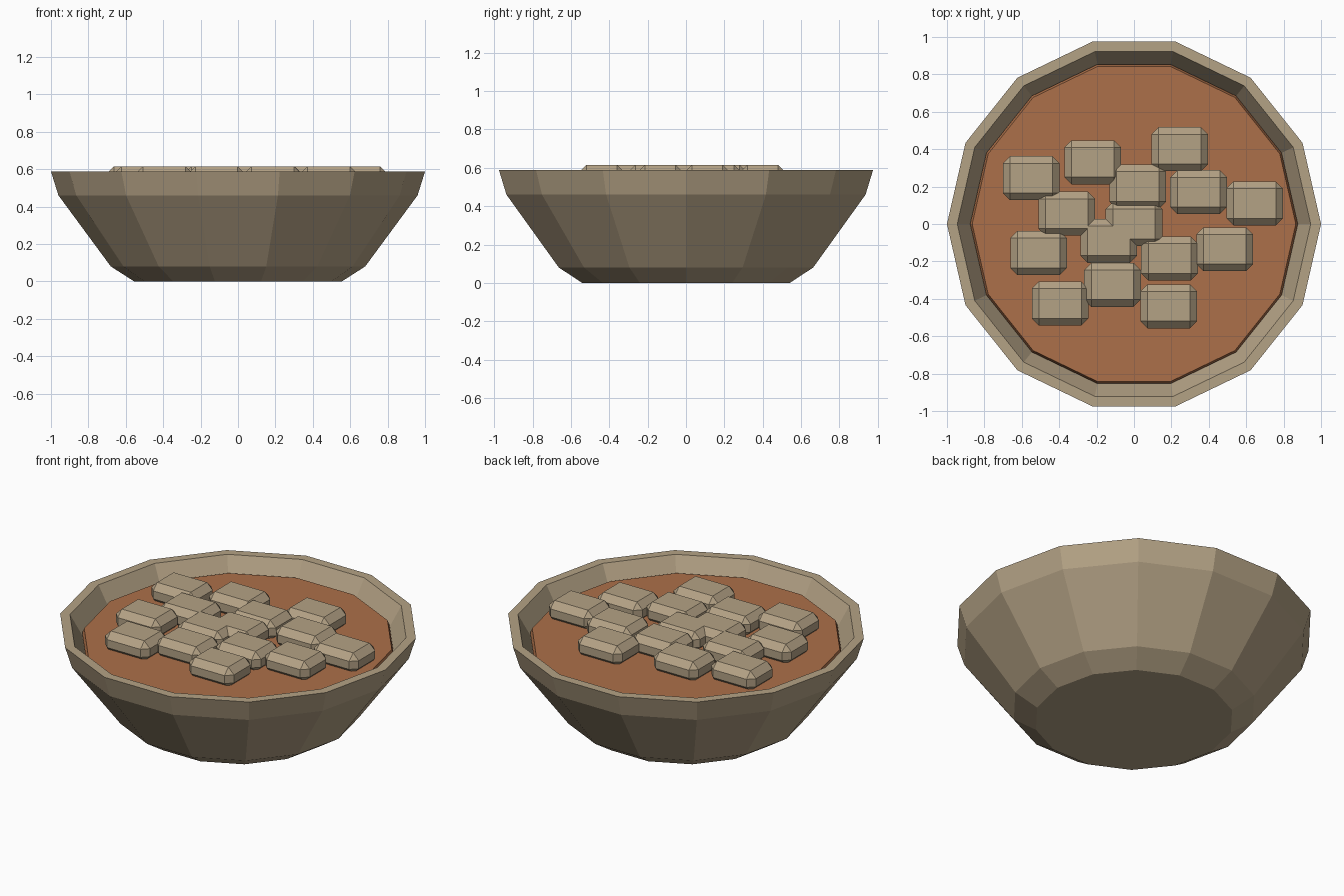
import bpy, bmesh, math

SIDES = 14

cube = bpy.data.objects.get("Cube")
if cube:
    bpy.data.objects.remove(cube, do_unlink=True)


def material(name, color):
    mat = bpy.data.materials.new(name)
    mat.use_nodes = True
    mat.diffuse_color = (*color, 1)
    mat.node_tree.nodes["Principled BSDF"].inputs["Base Color"].default_value = (*color, 1)
    return mat


def add_object(name, bm, mat):
    bmesh.ops.recalc_face_normals(bm, faces=bm.faces)
    mesh = bpy.data.meshes.new(name)
    bm.to_mesh(mesh)
    bm.free()
    mesh.materials.append(mat)
    obj = bpy.data.objects.new(name, mesh)
    bpy.context.collection.objects.link(obj)
    return obj


def lathe(name, profile, mat):
    """Faceted turned solid from (radius, height) pairs, capped at both ends."""
    bm = bmesh.new()
    rings = []
    for r, z in profile:
        angles = [math.tau * i / SIDES for i in range(SIDES)]
        rings.append([bm.verts.new((r * math.cos(a), r * math.sin(a), z)) for a in angles])
    for low, high in zip(rings, rings[1:]):
        for i in range(SIDES):
            j = (i + 1) % SIDES
            bm.faces.new((low[i], low[j], high[j], high[i]))
    bm.faces.new(rings[0])
    bm.faces.new(rings[-1])
    return add_object(name, bm, mat)


def chunk(name, x, y, mat):
    """Chamfered block half sunk in the broth."""
    bm = bmesh.new()
    bmesh.ops.create_cube(bm, size=1)
    bmesh.ops.scale(bm, vec=(0.303, 0.235, 0.125), verts=bm.verts)
    bmesh.ops.bevel(bm, geom=bm.edges[:], offset=0.038, segments=1,
                    affect='EDGES', profile=0.5)
    obj = add_object(name, bm, mat)
    obj.location = (x, y, 0.553)


clay = material("tan clay", (0.456, 0.361, 0.235))
broth = material("brown broth", (0.413, 0.162, 0.067))

# Bowl: outer wall, rim, inner wall and hidden floor
lathe("bowl", [(0.555, 0), (0.68, 0.08), (0.96, 0.46), (1.0, 0.588),
               (0.945, 0.588), (0.878, 0.47), (0.62, 0.12)], clay)

# Broth with a narrow sloping edge
lathe("broth", [(0.84, 0.44), (0.876, 0.48), (0.865, 0.51)], broth)

# Floating chunks
spots = [(-0.55, 0.245), (-0.22, 0.33), (0.245, 0.40), (0.02, 0.20), (0.345, 0.17),
         (0.645, 0.11), (-0.36, 0.055), (0, 0), (-0.135, -0.09), (-0.51, -0.155),
         (0.485, -0.135), (0.19, -0.185), (-0.115, -0.325), (-0.395, -0.425),
         (0.185, -0.44)]
for n, (x, y) in enumerate(spots, 1):
    chunk(f"food_chunk_{n}", x, y, clay)
